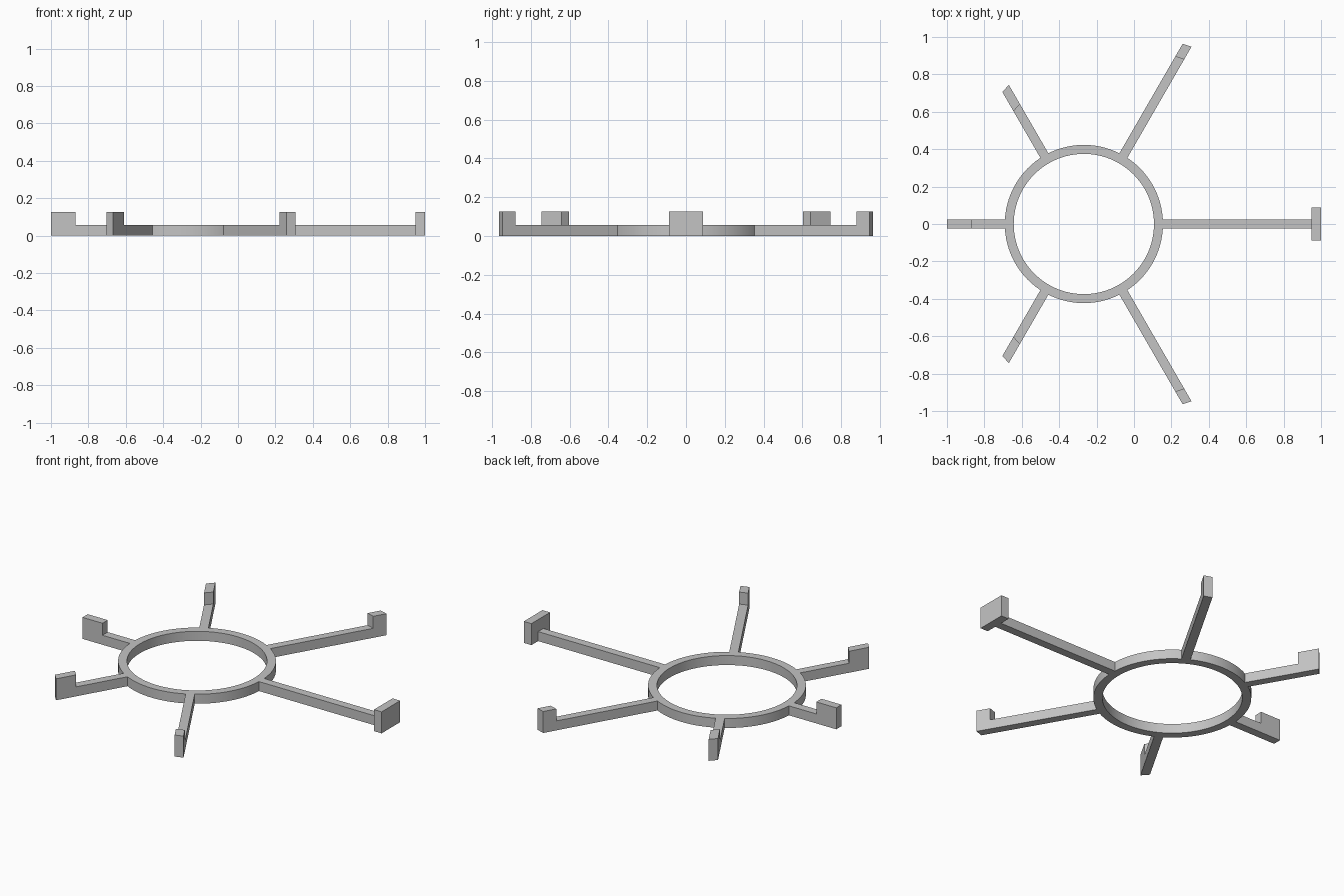
import bpy, bmesh, math
from mathutils import Matrix, Vector

cube = bpy.data.objects.get("Cube")
if cube:
    bpy.data.objects.remove(cube)

CENTRE = Vector((-0.268, 0, 0))
R_OUT, R_IN = 0.423, 0.375
BAR_H, PAD_H = 0.056, 0.127
HALF_W = 0.0245
ARM_START = 0.421

grey = bpy.data.materials.new("light_grey")
grey.use_nodes = True
colour = (0.55, 0.55, 0.55, 1)
grey.diffuse_color = colour
grey.node_tree.nodes["Principled BSDF"].inputs["Base Color"].default_value = colour


def finish(name, bm, matrix):
    bmesh.ops.recalc_face_normals(bm, faces=bm.faces)
    mesh = bpy.data.meshes.new(name)
    bm.to_mesh(mesh)
    bm.free()
    mesh.materials.append(grey)
    mesh.transform(matrix)
    obj = bpy.data.objects.new(name, mesh)
    bpy.context.collection.objects.link(obj)
    return obj


def prism(name, profile, half_width, angle=0, skew=0):
    """Sweep a side profile (radius, height) across the arm; skew slants its outer end."""
    bm = bmesh.new()
    sides = []
    for side in (-1, 1):
        sides.append([bm.verts.new((r + (side * skew if r > ARM_START else 0),
                                    side * half_width, z)) for r, z in profile])
    for loop in sides:
        bm.faces.new(loop)
    n = len(profile)
    for i in range(n):
        j = (i + 1) % n
        bm.faces.new((sides[0][i], sides[0][j], sides[1][j], sides[1][i]))
    turn = Matrix.Rotation(math.radians(angle), 4, "Z")
    return finish(name, bm, Matrix.Translation(CENTRE) @ turn)


def hooked_arm(name, angle, end, pad, skew=0):
    inner = end - pad
    prism(name, [(ARM_START, 0), (end, 0), (end, PAD_H), (inner, PAD_H),
                 (inner, BAR_H), (ARM_START, BAR_H)], HALF_W, angle, skew)


# Central ring: a rectangular section spun round the hub axis
bm = bmesh.new()
section = [bm.verts.new((r, 0, z)) for r, z in
           ((R_IN, 0), (R_OUT, 0), (R_OUT, BAR_H), (R_IN, BAR_H))]
edges = [bm.edges.new((section[i], section[(i + 1) % 4])) for i in range(4)]
bmesh.ops.spin(bm, geom=section + edges, axis=(0, 0, 1), cent=(0, 0, 0),
               angle=math.tau, steps=96, use_merge=True)
bmesh.ops.remove_doubles(bm, verts=bm.verts, dist=0.0001)
ring = finish("ring", bm, Matrix.Translation(CENTRE))
bpy.context.view_layer.objects.active = ring
ring.select_set(True)
bpy.ops.object.shade_smooth_by_angle(angle=math.radians(30))

# Arms with upright end blocks, mirrored front to back
for word, s in (("back", 1), ("front", -1)):
    hooked_arm("long_arm_" + word, s * 60, 1.103, 0.078, -s * 0.005)
    hooked_arm("short_arm_" + word, s * 120, 0.837, 0.119, -s * 0.008)
hooked_arm("right_arm", 180, 0.732, 0.131)

# Longest arm, ending in a wide cross plate
plate_in, plate_out = 1.218, 1.268
prism("left_arm", [(ARM_START, 0), (plate_in, 0), (plate_in, BAR_H), (ARM_START, BAR_H)], HALF_W)
prism("left_end_plate", [(plate_in, 0), (plate_out, 0), (plate_out, PAD_H), (plate_in, PAD_H)], 0.087)
